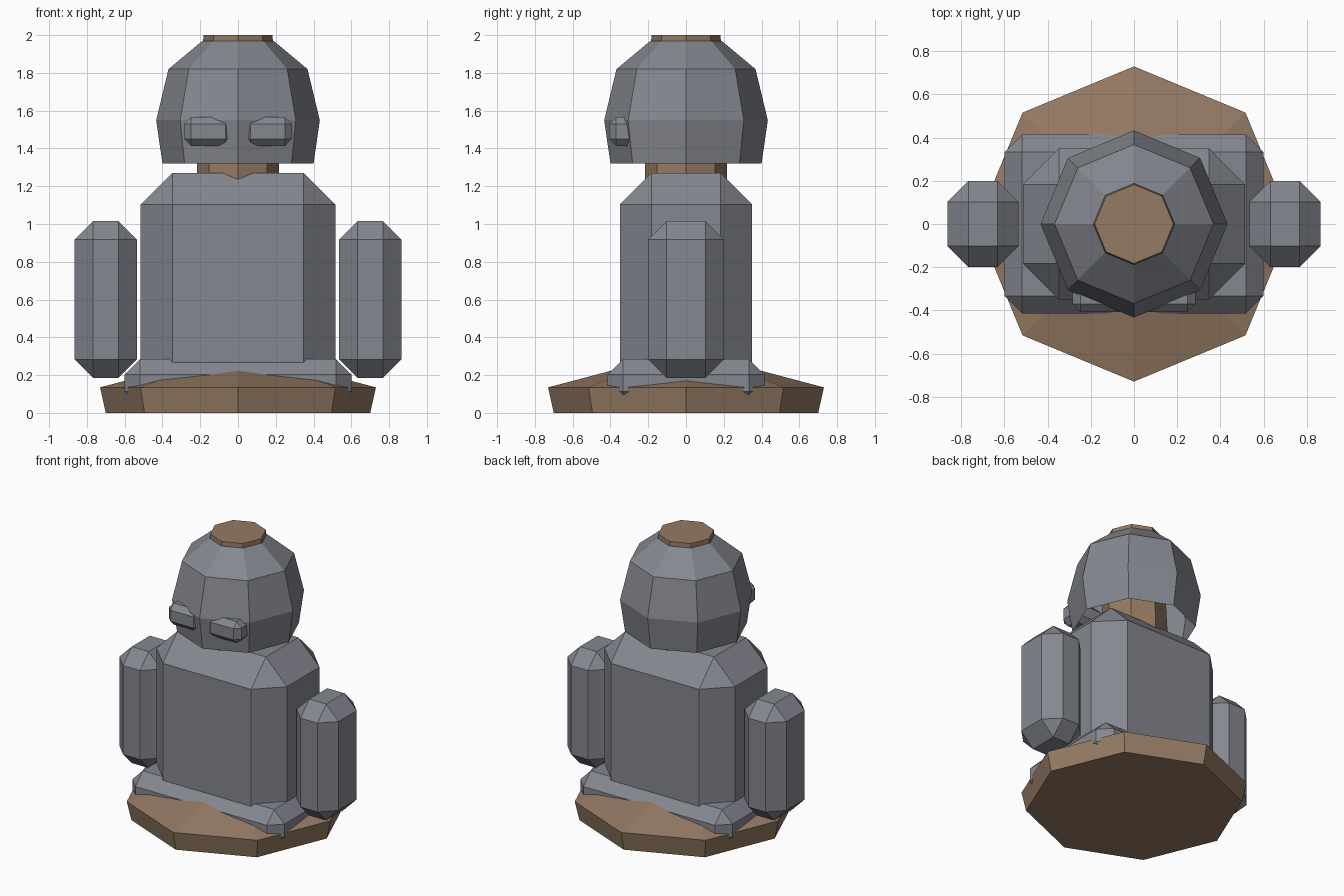
import bpy, bmesh, math

cube = bpy.data.objects.get("Cube")
if cube:
    bpy.data.objects.remove(cube)


def make_material(name, color):
    mat = bpy.data.materials.new(name)
    mat.use_nodes = True
    mat.diffuse_color = color
    bsdf = next(n for n in mat.node_tree.nodes if n.type == 'BSDF_PRINCIPLED')
    bsdf.inputs["Base Color"].default_value = color
    return mat


grey = make_material("stone grey", (0.235, 0.245, 0.28, 1))
brown = make_material("earth brown", (0.30, 0.195, 0.125, 1))


def finish(name, bm, mat):
    mesh = bpy.data.meshes.new(name)
    bm.to_mesh(mesh)
    bm.free()
    mesh.materials.append(mat)
    obj = bpy.data.objects.new(name, mesh)
    bpy.context.scene.collection.objects.link(obj)
    return obj


def chamfered_box(name, x, y, z, bevel, mat):
    """Box given by its (min, max) range on each axis, with all edges cut."""
    bm = bmesh.new()
    bmesh.ops.create_cube(bm, size=1)
    for v in bm.verts:
        v.co = [r[0] if c < 0 else r[1] for c, r in zip(v.co, (x, y, z))]
    bmesh.ops.bevel(bm, geom=bm.edges[:], offset=bevel, offset_type='OFFSET',
                    segments=1, profile=0.5, affect='EDGES')
    return finish(name, bm, mat)


def octagon_lathe(name, profile, mat, capped=True):
    """Eight-sided solid from (radius, height) rings, bottom to top."""
    bm = bmesh.new()
    sides = 8
    rings = []
    for r, z in profile:
        angles = [math.tau * i / sides for i in range(sides)]
        rings.append([bm.verts.new((r * math.cos(a), r * math.sin(a), z)) for a in angles])
    for low, high in zip(rings, rings[1:]):
        for i in range(sides):
            j = (i + 1) % sides
            bm.faces.new((low[i], low[j], high[j], high[i]))
    if capped:
        bm.faces.new(rings[0][::-1])
        bm.faces.new(rings[-1])
    return finish(name, bm, mat)


# Base mound and the post running up through the head
octagon_lathe("base", [(0.70, 0), (0.73, 0.135), (0.22, 0.27)], brown)
octagon_lathe("neck_post", [(0.22, 0.2), (0.217, 1.3), (0.183, 2.0)], brown)

# Body and the wider foot block beneath it
chamfered_box("foot_block", (-0.60, 0.60), (-0.415, 0.415), (0.03, 0.285), 0.082, grey)
chamfered_box("body", (-0.515, 0.515), (-0.35, 0.35), (0.1, 1.27), 0.167, grey)

# Head shell, open underneath
octagon_lathe("head", [(0.40, 1.32), (0.433, 1.55), (0.368, 1.82), (0.188, 1.97)],
              grey, capped=False)

# Arms and eyes on both sides
for side, sign in (("left", 1), ("right", -1)):
    arm_x = sorted((sign * 0.535, sign * 0.865))
    eye_x = sorted((sign * 0.03, sign * 0.285))
    chamfered_box(side + "_arm", arm_x, (-0.2, 0.2), (0.185, 1.015), 0.098, grey)
    chamfered_box(side + "_eye", eye_x, (-0.407, -0.254), (1.414, 1.567), 0.037, grey)
